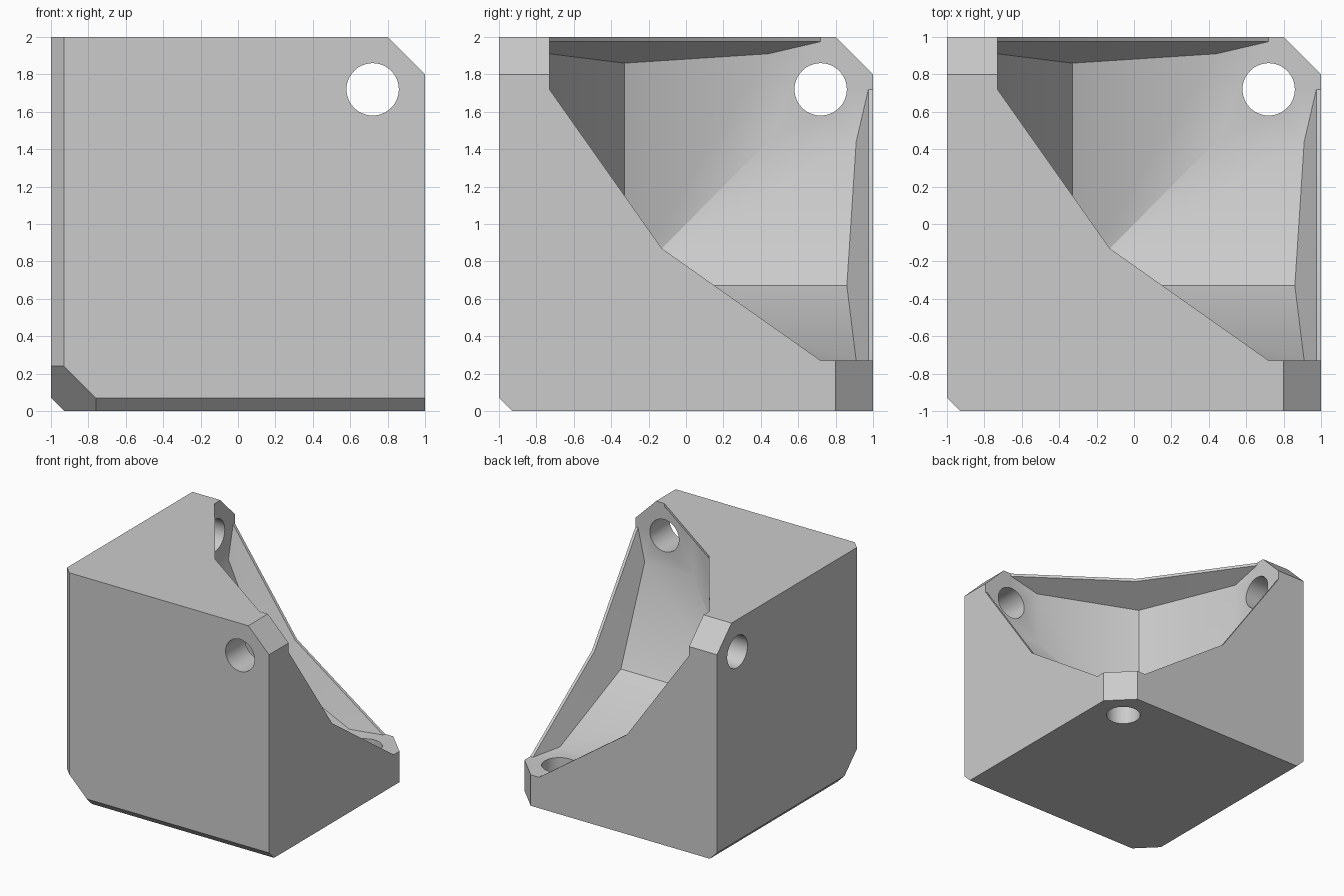
import bpy
import bmesh
from mathutils import Matrix, Vector

cube = bpy.data.objects.get("Cube")
if cube:
    bpy.data.objects.remove(cube, do_unlink=True)

# Key dimensions, measured from the closed outer corner along each axis
S = 2.0          # overall side
WALL = 0.27      # wall thickness at the mounting pads
CUT = 1.8        # start of the big corner chamfer
BEV = 0.07       # small edge chamfer
TIP = 0.24       # extent of the corner tip chamfer
RIM = 1.975      # inner edge of the thin rim
END = 1.72       # ends of the opening
MID = 0.87       # middle of the opening
LIP = 1.91       # undercut at the pads
DEEP = 1.86      # undercut at the valley
PAD = 1.44       # inner corner of the pads
CORE = 0.67      # deepest point of the cavity
HOLE = 0.14

ORIGIN = Vector((-1, -1, 0))
bm = bmesh.new()


def face(points):
    bm.faces.new([bm.verts.new(p) for p in points])


def threefold(points):
    """Repeat a face around the body diagonal."""
    for k in range(3):
        face([tuple(p[(i + k) % 3] for i in range(3)) for p in points])


def on_level(a, pairs):
    return [(a, b, c) for b, c in pairs]


# Outer walls, with their edge chamfers
threefold(on_level(0, [(BEV, TIP), (TIP, BEV), (S, BEV), (S, CUT), (CUT, S), (BEV, S)]))
threefold([(0, TIP, BEV), (BEV, TIP, 0), (BEV, S, 0), (0, S, BEV)])
face([(0, BEV, TIP), (0, TIP, BEV), (BEV, TIP, 0),
      (TIP, BEV, 0), (TIP, 0, BEV), (BEV, 0, TIP)])
threefold([(0, S, CUT), (0, CUT, S), (WALL, CUT, S), (WALL, S, CUT)])

# Open sides with the V-shaped edge
threefold(on_level(S, [(0, BEV), (BEV, 0), (CUT, 0), (CUT, WALL), (END, WALL),
                       (MID, MID), (WALL, END), (WALL, CUT), (0, CUT)]))

# Mounting pads
threefold(on_level(WALL, [(PAD, PAD), (LIP, PAD), (RIM, END), (S, END), (S, CUT),
                          (CUT, S), (END, S), (END, RIM), (PAD, LIP)]))

# Rim, undercut and sloping cavity faces, each with its mirrored half
core = (CORE, CORE, CORE)
for flip in (False, True):
    def half(points):
        threefold([(a, c, b) if flip else (a, b, c) for a, b, c in points])

    valley = (DEEP, CORE, CORE)
    lip = (LIP, WALL, PAD)
    half([(S, WALL, END), (S, MID, MID), (RIM, MID, MID), (RIM, WALL, END)])
    half([(RIM, WALL, END), (RIM, MID, MID), valley, lip])
    half([lip, valley, core, (PAD, WALL, PAD)])

bmesh.ops.remove_doubles(bm, verts=bm.verts, dist=0.0005)
bmesh.ops.recalc_face_normals(bm, faces=bm.faces)
bmesh.ops.translate(bm, verts=bm.verts, vec=ORIGIN)


def make_object(name, source):
    mesh = bpy.data.meshes.new(name)
    source.to_mesh(mesh)
    source.free()
    obj = bpy.data.objects.new(name, mesh)
    bpy.context.collection.objects.link(obj)
    return obj


bracket = make_object("corner_bracket", bm)

# Screw holes, one through each wall
bm = bmesh.new()
for axis in range(3):
    centre = Vector((END, END, END))
    centre[axis] = WALL / 2
    direction = Vector((0, 0, 0))
    direction[axis] = 1
    turn = direction.to_track_quat('Z', 'Y').to_matrix().to_4x4()
    bmesh.ops.create_cone(bm, cap_ends=True, segments=48, radius1=HOLE, radius2=HOLE,
                          depth=WALL * 1.5,
                          matrix=Matrix.Translation(centre + ORIGIN) @ turn)
cutter = make_object("hole_cutter", bm)
cutter.hide_render = True

cut = bracket.modifiers.new("screw_holes", 'BOOLEAN')
cut.operation = 'DIFFERENCE'
cut.solver = 'EXACT'
cut.object = cutter
bpy.ops.object.select_all(action='DESELECT')
bracket.select_set(True)
bpy.context.view_layer.objects.active = bracket
bpy.ops.object.modifier_apply(modifier=cut.name)
bpy.data.objects.remove(cutter, do_unlink=True)

# Material
grey = bpy.data.materials.new("light_grey")
grey.use_nodes = True
colour = (0.6, 0.6, 0.6, 1)
grey.diffuse_color = colour
grey.node_tree.nodes["Principled BSDF"].inputs["Base Color"].default_value = colour
bracket.data.materials.clear()
bracket.data.materials.append(grey)

bpy.ops.object.shade_smooth_by_angle(angle=0.52)
